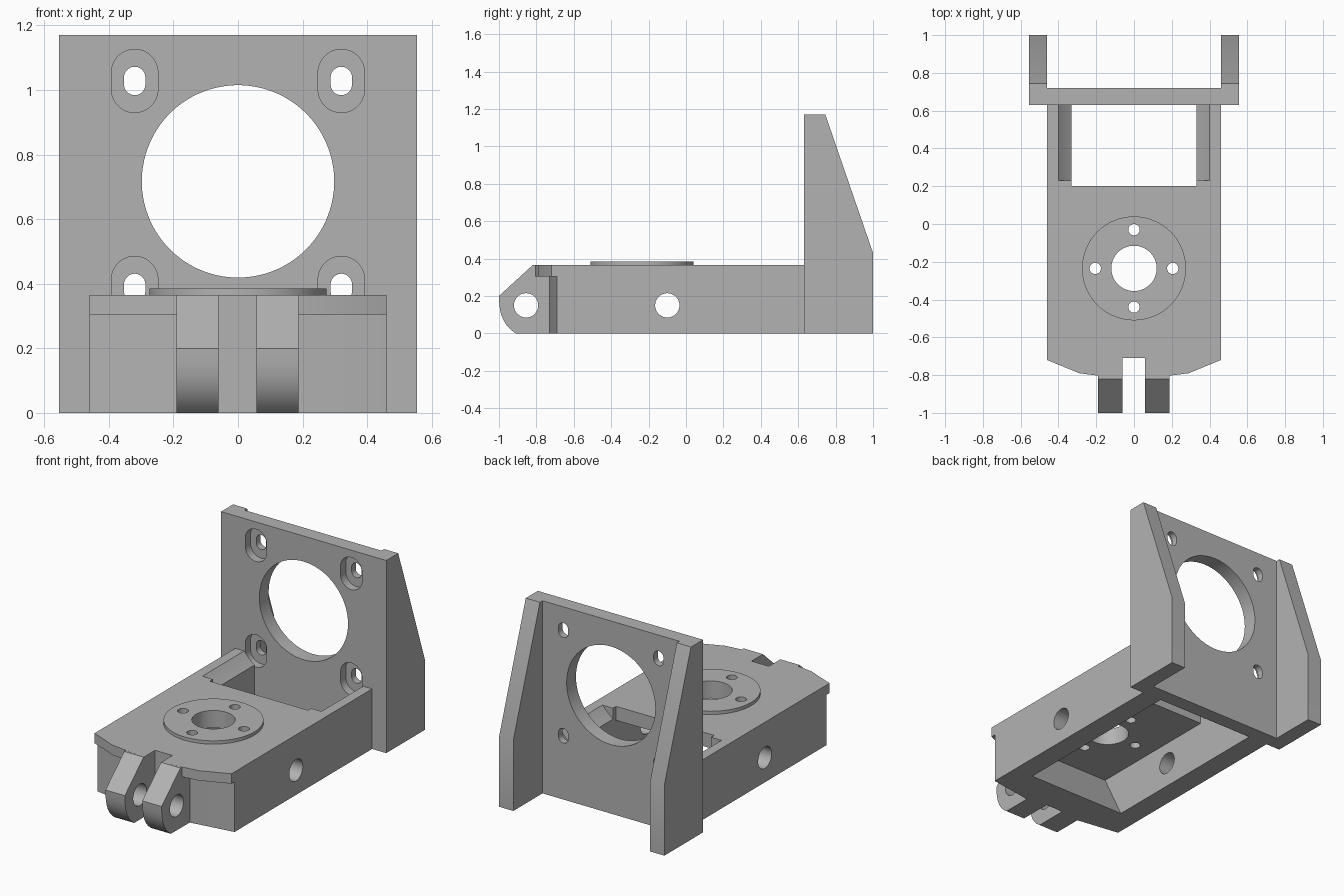
import bpy, bmesh, math
from mathutils import Vector

if "Cube" in bpy.data.objects:
    bpy.data.objects.remove(bpy.data.objects["Cube"], do_unlink=True)

grey = bpy.data.materials.new("plain grey")
grey.use_nodes = True
grey.diffuse_color = (0.45, 0.45, 0.45, 1)
grey.node_tree.nodes["Principled BSDF"].inputs["Base Color"].default_value = (0.45, 0.45, 0.45, 1)


def prism(name, outline, axis, lo, hi):
    """Extrude a 2D outline along an axis; the outline uses the other two axes in order."""
    def place(p, t):
        return {"x": (t, p[0], p[1]), "y": (p[0], t, p[1]), "z": (p[0], p[1], t)}[axis]
    bm = bmesh.new()
    face = bm.faces.new([bm.verts.new(place(p, lo)) for p in outline])
    grown = bmesh.ops.extrude_face_region(bm, geom=[face])["geom"]
    shift = Vector(place((0, 0), hi - lo))
    bmesh.ops.translate(bm, vec=shift, verts=[v for v in grown if isinstance(v, bmesh.types.BMVert)])
    bmesh.ops.recalc_face_normals(bm, faces=bm.faces)
    mesh = bpy.data.meshes.new(name)
    bm.to_mesh(mesh)
    bm.free()
    mesh.materials.append(grey)
    obj = bpy.data.objects.new(name, mesh)
    bpy.context.collection.objects.link(obj)
    return obj


def stadium(u, v, r, half=0.0, steps=48):
    """Circle, or an upright slot when half is above zero."""
    pts = []
    for i in range(steps):
        a = 2 * math.pi * (i + 0.5) / steps
        pts.append((u + r * math.cos(a), v + r * math.sin(a) + math.copysign(half, math.sin(a))))
    return pts


def rect(u0, u1, v0, v1):
    return [(u0, v0), (u1, v0), (u1, v1), (u0, v1)]


def mirrored(half):
    """Close a half outline by reflecting it across x = 0."""
    return half + [(-x, y) for x, y in reversed(half)]


def cut(targets, cutters):
    for obj in targets:
        bpy.context.view_layer.objects.active = obj
        for c in cutters:
            mod = obj.modifiers.new("cut", "BOOLEAN")
            mod.operation, mod.solver, mod.object = "DIFFERENCE", "EXACT", c
            bpy.ops.object.modifier_apply(modifier=mod.name)
    for c in cutters:
        bpy.data.objects.remove(c, do_unlink=True)


# Base block, with a slightly overhanging deck whose front edge is faceted
base = prism("base_block", mirrored([(0.46, 0.63), (0.46, -0.69), (0.19, -0.73)]), "z", 0, 0.305)
deck = prism("base_deck", mirrored([(0.46, 0.63), (0.46, -0.72), (0.29, -0.79), (0.06, -0.82)]),
             "z", 0.305, 0.365)
flange = prism("round_flange", stadium(0, -0.235, 0.275, steps=96), "z", 0.365, 0.385)

# Underside cavity with a sloping front wall, and the front slot
cut([base], [prism("cavity", [(-0.51, -0.02), (-0.51, 0), (-0.65, 0.28), (0.7, 0.28), (0.7, -0.02)],
                   "x", -0.33, 0.33)])
cut([base, deck], [
    prism("front_slot", rect(-0.06, 0.057, -0.9, -0.71), "z", -0.1, 0.5),
    prism("rear_opening", rect(-0.33, 0.33, 0.2, 0.7), "z", 0.1, 0.5),
    prism("curved_relief", stadium(0, 0.717, 0.533, steps=128), "y", 0.23, 0.7),
])
cut([base], [prism("side_bore", stadium(-0.1, 0.15, 0.065), "x", -0.6, 0.6)])

# Centre bore and four screw holes
bores = [prism("centre_bore", stadium(0, -0.235, 0.12), "z", 0.1, 0.5)]
for dx, dy in ((1, 0), (-1, 0), (0, 1), (0, -1)):
    bores.append(prism("screw_bore", stadium(0.205 * dx, -0.235 + 0.205 * dy, 0.03, steps=24),
                       "z", 0.1, 0.5))
cut([base, deck, flange], bores)

# Pair of hinge lugs
lug_profile = [(-0.71, 0), (-0.91, 0), (-0.937, 0.02), (-0.96, 0.045), (-0.978, 0.075), (-0.991, 0.11),
               (-0.998, 0.15), (-1, 0.2), (-0.82, 0.365), (-0.79, 0.364), (-0.71, 0.3)]
lugs = [prism("right_hinge_lug", lug_profile, "x", -0.19, -0.06),
        prism("left_hinge_lug", lug_profile, "x", 0.057, 0.187)]
cut(lugs, [prism("pin_bore", stadium(-0.855, 0.15, 0.065), "x", -0.4, 0.4)])

# Upright plate with a large bore and four countersunk slots
plate = prism("upright_plate", rect(-0.46, 0.46, 0, 1.17), "y", 0.63, 0.72)
holes = [prism("large_bore", stadium(0, 0.717, 0.298, steps=96), "y", 0.5, 0.9)]
for x in (-0.32, 0.32):
    for z in (0.387, 1.028):
        holes.append(prism("slot_recess", stadium(x, z, 0.072, 0.026), "y", 0.55, 0.68))
        holes.append(prism("slot_hole", stadium(x, z, 0.033, 0.011), "y", 0.55, 0.9))
cut([plate], holes)

# Tapered side ribs
rib_profile = [(0.63, 0), (1, 0), (1, 0.43), (0.745, 1.17), (0.63, 1.17)]
ribs = [prism("left_rib", rib_profile, "x", 0.46, 0.555),
        prism("right_rib", rib_profile, "x", -0.555, -0.46)]

# Smooth the round walls, keep the edges sharp
bpy.ops.object.select_all(action="DESELECT")
for obj in [base, deck, flange, plate] + lugs + ribs:
    obj.select_set(True)
bpy.context.view_layer.objects.active = base
bpy.ops.object.shade_smooth_by_angle(angle=math.radians(20))
